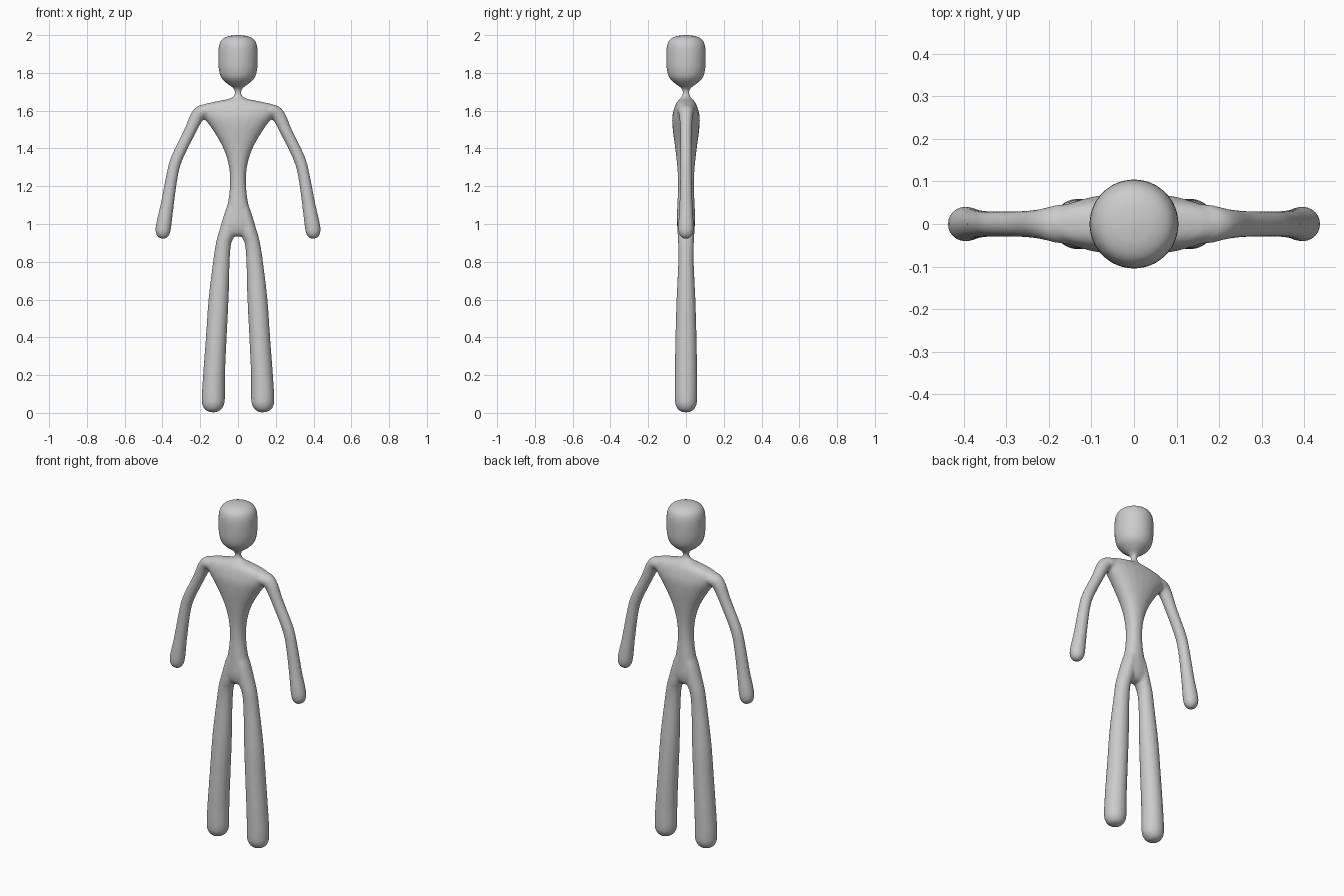
import bpy, bmesh, math
from mathutils import Vector

if "Cube" in bpy.data.objects:
    bpy.data.objects.remove(bpy.data.objects["Cube"])

SIDES, STEPS = 24, 5


def spline(p0, p1, p2, p3, t):
    return 0.5 * (2*p1 + (p2-p0)*t + (2*p0-5*p1+4*p2-p3)*t*t + (3*p1-p0-3*p2+p3)*t**3)


def loft(bm, keys, side=1, power=1.0):
    """Closed tube through keys (x, z, half width, half depth)."""
    keys = [Vector(k) for k in keys]
    ext = [keys[0]] + keys + [keys[-1]]
    path = [spline(*ext[i:i+4], s / STEPS)
            for i in range(len(keys) - 1) for s in range(STEPS)] + [keys[-1]]
    rings = []
    for i, (x, z, w, d) in enumerate(path):
        a, b = path[max(i-1, 0)], path[min(i+1, len(path)-1)]
        tan = Vector((b[0]-a[0], b[1]-a[1])).normalized()
        ring = []
        for k in range(SIDES):
            ang = 2 * math.pi * k / SIDES
            c, s = math.cos(ang), math.sin(ang)
            u = math.copysign(abs(c)**power, c) * max(w, .002)
            v = math.copysign(abs(s)**power, s) * max(d, .002)
            ring.append(bm.verts.new((side * (x + tan.y*u), v, z - tan.x*u)))
        rings.append(ring)
    faces = [bm.faces.new((r[k], r[(k+1) % SIDES], q[(k+1) % SIDES], q[k]))
             for r, q in zip(rings, rings[1:]) for k in range(SIDES)]
    faces += [bm.faces.new(rings[0]), bm.faces.new(rings[-1])]
    bmesh.ops.recalc_face_normals(bm, faces=faces)


bm = bmesh.new()

# Torso, from crotch up through the waist and shoulders into the neck
loft(bm, [(0, .935, .02, .015), (0, .95, .07, .035), (0, 1.0, .085, .048),
          (0, 1.1, .056, .046), (0, 1.2, .043, .042), (0, 1.3, .047, .046),
          (0, 1.4, .077, .057), (0, 1.5, .135, .07), (0, 1.56, .18, .073),
          (0, 1.6, .205, .066), (0, 1.63, .19, .056), (0, 1.65, .11, .044),
          (0, 1.662, .05, .032), (0, 1.68, .021, .02), (0, 1.70, .017, .017),
          (0, 1.74, .017, .017)], power=.9)

# Head: a rounded block tapering to the neck
loft(bm, [(0, 1.70, .016, .016), (0, 1.72, .026, .026), (0, 1.745, .06, .06),
          (0, 1.775, .089, .089), (0, 1.82, .102, .102), (0, 1.88, .105, .105),
          (0, 1.94, .102, .102), (0, 1.975, .087, .087), (0, 1.993, .055, .055),
          (0, 2.0, .01, .01)])

for side in (1, -1):
    # Leg with rounded foot end
    loft(bm, [(.13, .002, .005, .005), (.13, .01, .032, .032), (.131, .03, .052, .05),
              (.131, .07, .061, .059), (.127, .2, .058, .059), (.115, .4, .055, .056),
              (.103, .6, .053, .05), (.088, .8, .044, .041), (.076, .9, .040, .042),
              (.057, .96, .042, .045), (.038, 1.05, .034, .044), (.02, 1.12, .025, .035)],
         side)
    # Arm with rounded hand end
    loft(bm, [(.12, 1.60, .03, .05), (.18, 1.597, .036, .045), (.215, 1.572, .036, .036),
              (.26, 1.48, .031, .031), (.325, 1.345, .031, .030), (.350, 1.25, .031, .031),
              (.375, 1.1, .035, .035), (.394, .99, .041, .041), (.399, .95, .037, .037),
              (.402, .928, .022, .022), (.403, .922, .004, .004)], side)

mesh = bpy.data.meshes.new("figure")
bm.to_mesh(mesh)
bm.free()
body = bpy.data.objects.new("figure", mesh)
bpy.context.collection.objects.link(body)

# Fuse the parts into one skin and soften the joints
fuse = body.modifiers.new("fuse", 'REMESH')
fuse.mode = 'VOXEL'
fuse.voxel_size = .007
fuse.use_smooth_shade = True
soft = body.modifiers.new("soften", 'SMOOTH')
soft.factor = .5
soft.iterations = 6

grey = bpy.data.materials.new("light grey")
grey.diffuse_color = (.6, .6, .6, 1)
grey.use_nodes = True
grey.node_tree.nodes["Principled BSDF"].inputs["Base Color"].default_value = grey.diffuse_color
mesh.materials.append(grey)
